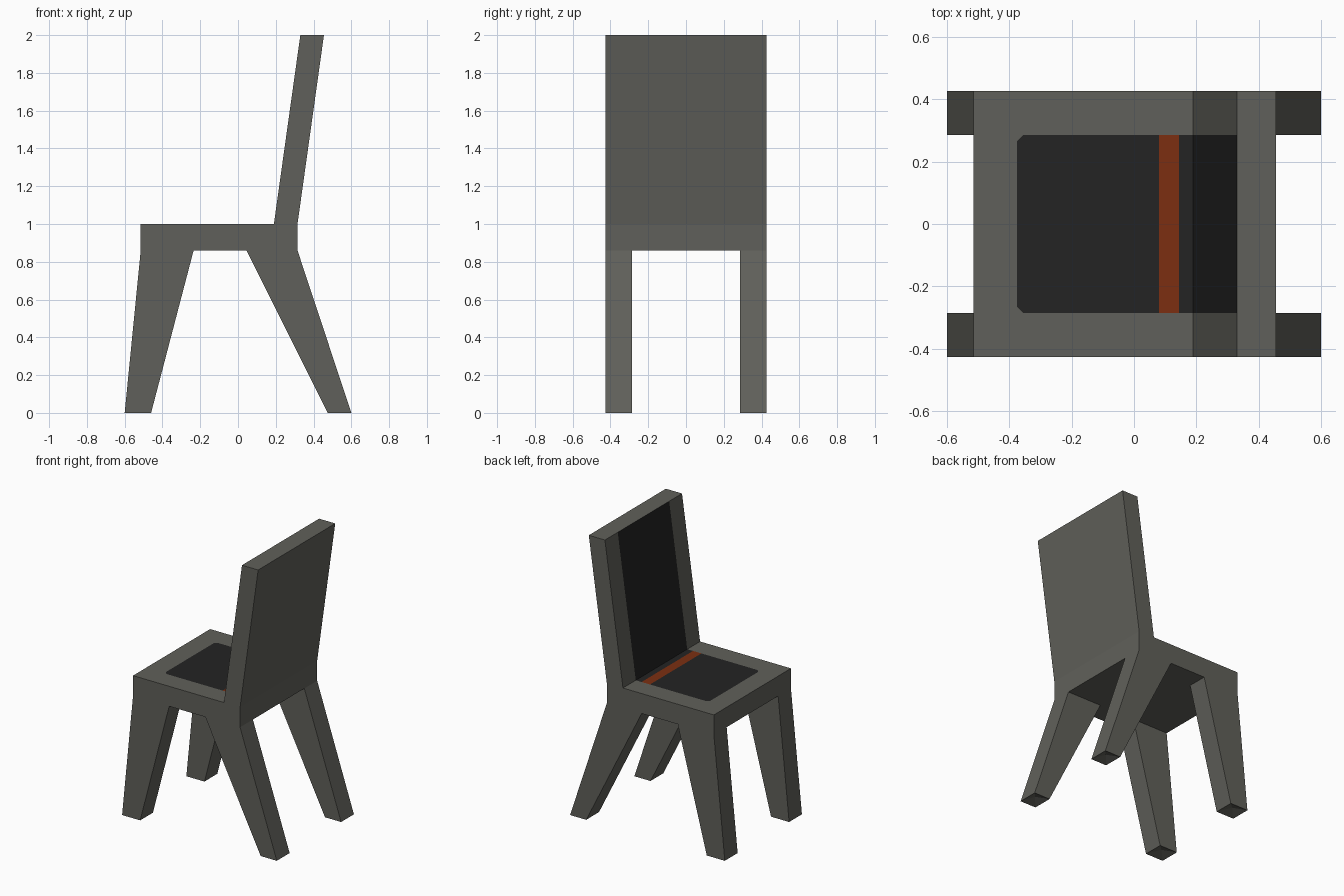
import bpy, bmesh
from mathutils import Vector

if "Cube" in bpy.data.objects:
    bpy.data.objects.remove(bpy.data.objects["Cube"])


def material(name, rgb):
    m = bpy.data.materials.new(name)
    m.diffuse_color = (*rgb, 1)
    m.use_nodes = True
    m.node_tree.nodes["Principled BSDF"].inputs["Base Color"].default_value = m.diffuse_color
    return m


MATS = [material("grey_frame", (0.118, 0.118, 0.103)),
        material("dark_cushion", (0.0175, 0.0175, 0.0175)),
        material("orange_stripe", (0.20, 0.028, 0.0055))]
W, IN = 0.427, 0.285          # half width, inner edge of the side rails


def prism(profile, y0, y1):
    """Extrude an xz profile between two y values."""
    bm = bmesh.new()
    a = [bm.verts.new((x, y0, z)) for x, z in profile]
    b = [bm.verts.new((x, y1, z)) for x, z in profile]
    n = len(profile)
    bm.faces.new(a)
    bm.faces.new(b[::-1])
    for i in range(n):
        j = (i + 1) % n
        bm.faces.new((a[j], a[i], b[i], b[j]))
    bmesh.ops.recalc_face_normals(bm, faces=bm.faces)
    bm.normal_update()
    return bm


def cut(bm, co, normal, side):
    """Slice only the faces that point towards side."""
    faces = [f for f in bm.faces if f.normal.dot(Vector(side)) > 0.9]
    geom = list({e for f in faces for e in f.edges}) + faces
    geom += list({v for f in faces for v in f.verts})
    bmesh.ops.bisect_plane(bm, geom=geom, plane_co=co, plane_no=normal)
    bm.normal_update()


def finish(bm, name):
    me = bpy.data.meshes.new(name)
    bm.to_mesh(me)
    bm.free()
    for m in MATS:
        me.materials.append(m)
    bpy.context.collection.objects.link(bpy.data.objects.new(name, me))


# Seat with flush cushion and orange stripe
bm = prism([(-0.515, 0.86), (0.315, 0.86), (0.315, 1), (-0.515, 1)], -W, W)
UP = (0, 0, 1)
for x in (-0.375, 0.08, 0.145, 0.19):
    cut(bm, (x, 0, 1), (1, 0, 0), UP)
for s in (-1, 1):
    cut(bm, (0, s * IN, 1), (0, 1, 0), UP)
    cut(bm, (-0.375, s * (IN - 0.02), 1), (-1, s, 0), UP)   # clipped corner
for f in bm.faces:
    c = f.calc_center_median()
    if f.normal.z > 0.9 and -0.375 < c.x < 0.19 and abs(c.y) < IN:
        if abs(c.y) - c.x < IN - 0.02 + 0.375:
            f.material_index = 2 if 0.08 < c.x < 0.145 else 1
finish(bm, "seat")

# Leaning backrest with dark padded front
bm = prism([(0.19, 1), (0.315, 1), (0.455, 2), (0.33, 2)], -W, W)
for s in (-1, 1):
    cut(bm, (0, s * IN, 0), (0, 1, 0), (-1, 0, 0))
for f in bm.faces:
    if f.normal.x < -0.9 and abs(f.calc_center_median().y) < IN:
        f.material_index = 1
finish(bm, "backrest")

# Four splayed legs with slightly hollow feet
LEGS = {"front": [(-0.6, 0), (-0.46, 0), (-0.235, 0.86), (-0.515, 0.86)],
        "rear": [(0.475, 0), (0.6, 0), (0.315, 0.86), (0.045, 0.86)]}
for end, profile in LEGS.items():
    for side, y0, y1 in (("left", -W, -IN), ("right", IN, W)):
        bm = prism(profile, y0, y1)
        foot = [f for f in bm.faces if f.normal.z < -0.9]
        apex = bmesh.ops.poke(bm, faces=foot)["verts"]
        for v in apex:
            v.co.z += 0.025
        finish(bm, f"{end}_leg_{side}")
